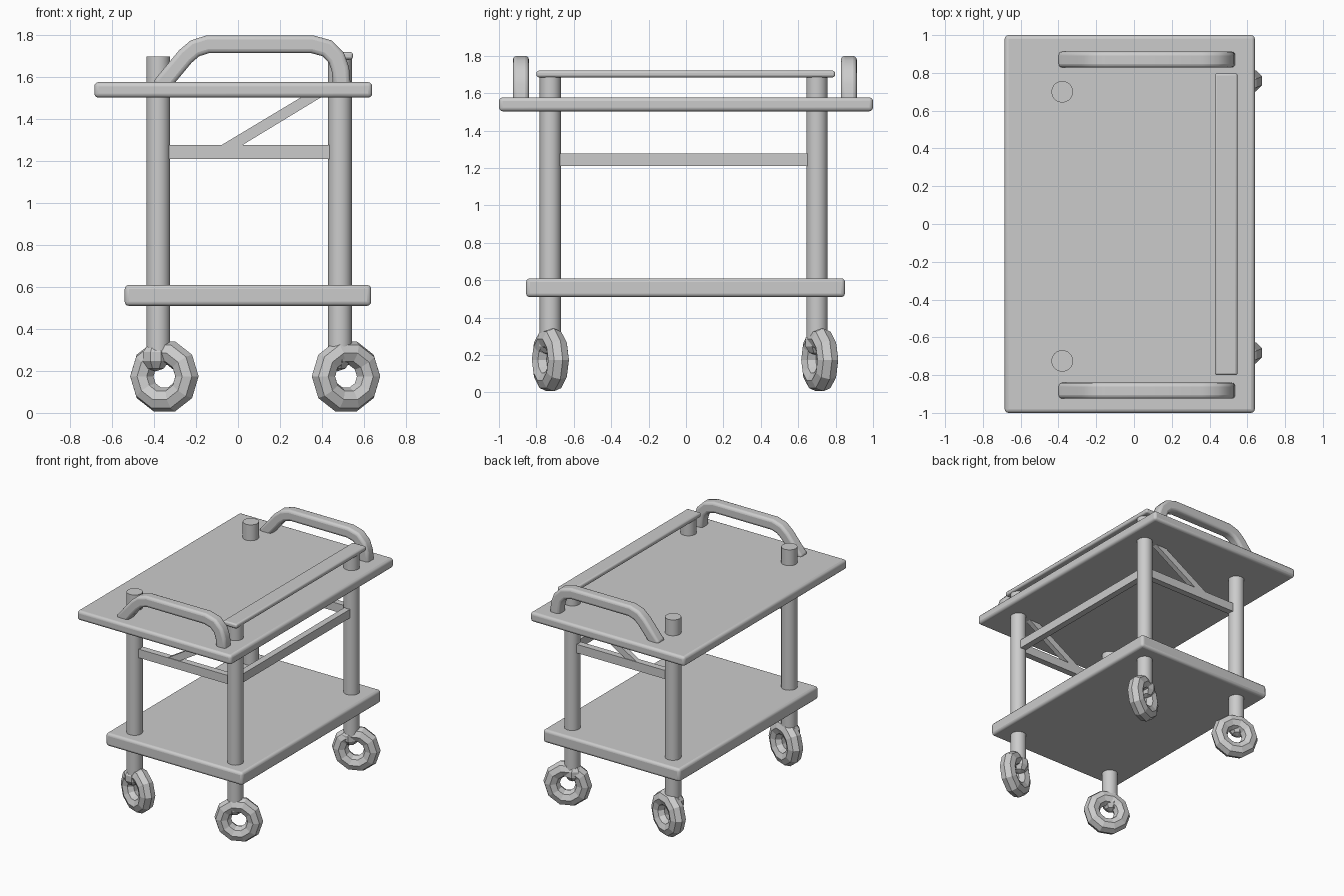
import bpy, bmesh
from math import radians, pi
from mathutils import Vector, Matrix

if "Cube" in bpy.data.objects:
    bpy.data.objects.remove(bpy.data.objects["Cube"])


def make(name, bm, smooth=None, bevel=0.0):
    bmesh.ops.recalc_face_normals(bm, faces=bm.faces)
    me = bpy.data.meshes.new(name)
    bm.to_mesh(me)
    bm.free()
    ob = bpy.data.objects.new(name, me)
    bpy.context.collection.objects.link(ob)
    if bevel:
        m = ob.modifiers.new("Bevel", 'BEVEL')
        m.width, m.segments = bevel, 3
        m.limit_method, m.angle_limit = 'ANGLE', radians(50)
    if smooth:
        bpy.ops.object.select_all(action='DESELECT')
        ob.select_set(True)
        bpy.context.view_layer.objects.active = ob
        bpy.ops.object.shade_smooth_by_angle(angle=radians(smooth))
    return ob


def box(name, x, y, z, bevel=0.0):
    bm = bmesh.new()
    lo, hi = Vector((x[0], y[0], z[0])), Vector((x[1], y[1], z[1]))
    bmesh.ops.create_cube(bm, size=1, matrix=Matrix.Translation((lo + hi) / 2)
                          @ Matrix.Diagonal((*(hi - lo), 1)))
    return make(name, bm, 35 if bevel else None, bevel)


def extrude_xz(name, pts, y0, y1, bevel=0.0):
    bm = bmesh.new()
    f = bm.faces.new([bm.verts.new((x, y0, z)) for x, z in pts])
    new = bmesh.ops.extrude_face_region(bm, geom=[f])["geom"]
    bmesh.ops.translate(bm, vec=(0, y1 - y0, 0),
                        verts=[v for v in new if isinstance(v, bmesh.types.BMVert)])
    return make(name, bm, 35 if bevel else None, bevel)


def ribbon(path, half):
    # outline of a constant-width band around a path in the xz plane
    p = [Vector(q) for q in path]
    left, right = [], []
    for i, q in enumerate(p):
        d0 = (q - p[max(i - 1, 0)]).normalized()
        d1 = (p[min(i + 1, len(p) - 1)] - q).normalized()
        d = (d0 + d1).normalized()
        n = Vector((-d.y, d.x))
        w = half / max(d.dot(d1 if d1.length else d0), 0.5)
        left.append(q + n * w)
        right.append(q - n * w)
    return left + right[::-1]


def caster_wheel(name, loc, angle, R=0.116, r=0.06, n=10, k=8):
    bm = bmesh.new()
    place = Matrix.Translation(loc) @ Matrix.Rotation(angle, 4, 'Z')
    rings = []
    for i in range(n):
        turn = Matrix.Rotation(2 * pi * (i + 0.5) / n, 4, 'Y')
        ring = []
        for j in range(k):
            q = Matrix.Rotation(2 * pi * j / k, 3, 'X') @ Vector((0, 0, r))
            ring.append(bm.verts.new(place @ turn @ (q + Vector((0, 0, R)))))
        rings.append(ring)
    for i in range(n):
        a, b = rings[i], rings[(i + 1) % n]
        for j in range(k):
            bm.faces.new((a[j], a[(j + 1) % k], b[(j + 1) % k], b[j]))
    return make(name, bm)


# shelves
box("top_shelf", (-0.685, 0.64), (-1, 1), (1.503, 1.577), 0.02)
box("bottom_shelf", (-0.54, 0.635), (-0.855, 0.85), (0.51, 0.61), 0.02)

# legs with swivelled casters
LEFT, RIGHT, FRONT, BACK = -0.38, 0.486, -0.725, 0.70
for sx, x, top in (("left", LEFT, 1.70), ("right", RIGHT, 1.69)):
    for sy, y in (("front", FRONT), ("back", BACK)):
        tag = sy + "_" + sx
        bm = bmesh.new()
        bmesh.ops.create_cone(bm, cap_ends=True, segments=32, radius1=0.057, radius2=0.057,
                              depth=top - 0.29,
                              matrix=Matrix.Translation((x, y, (top + 0.29) / 2)))
        make(tag + "_leg", bm, 35)
        ang = radians(-22 if sx == "left" else 22)
        wy = -0.725 if sy == "front" else 0.715
        caster_wheel(tag + "_wheel", (x + 0.029, wy, 0.174), ang)
        # faceted caster mount
        bm = bmesh.new()
        bmesh.ops.create_uvsphere(bm, u_segments=8, v_segments=5, radius=0.07,
                                  matrix=Matrix.Translation((x - 0.012, y, 0.268))
                                  @ Matrix.Rotation(ang, 4, 'Z'))
        make(tag + "_caster_mount", bm)

# rail across the right-hand legs
box("side_rail", (0.428, 0.548), (-0.80, 0.797), (1.685, 1.72), 0.012)

# cross bars and diagonal braces
box("side_bar", (0.46, 0.51), (-0.69, 0.66), (1.21, 1.277))
for tag, y in (("front", FRONT), ("back", BACK)):
    box(tag + "_bar", (-0.345, 0.445), (y - 0.025, y + 0.025), (1.21, 1.277))
    extrude_xz(tag + "_brace", [(-0.09, 1.27), (0.01, 1.27), (0.405, 1.51), (0.31, 1.51)],
               y - 0.02, y + 0.02)

# bent handles
path = [(-0.375, 1.55), (-0.25, 1.70), (-0.205, 1.738), (-0.145, 1.757), (0.355, 1.757),
        (0.425, 1.738), (0.468, 1.695), (0.488, 1.64), (0.496, 1.55)]
outline = ribbon(path, 0.042)
extrude_xz("front_handle", outline, -0.925, -0.84, 0.02)
extrude_xz("back_handle", outline, 0.828, 0.913, 0.02)
